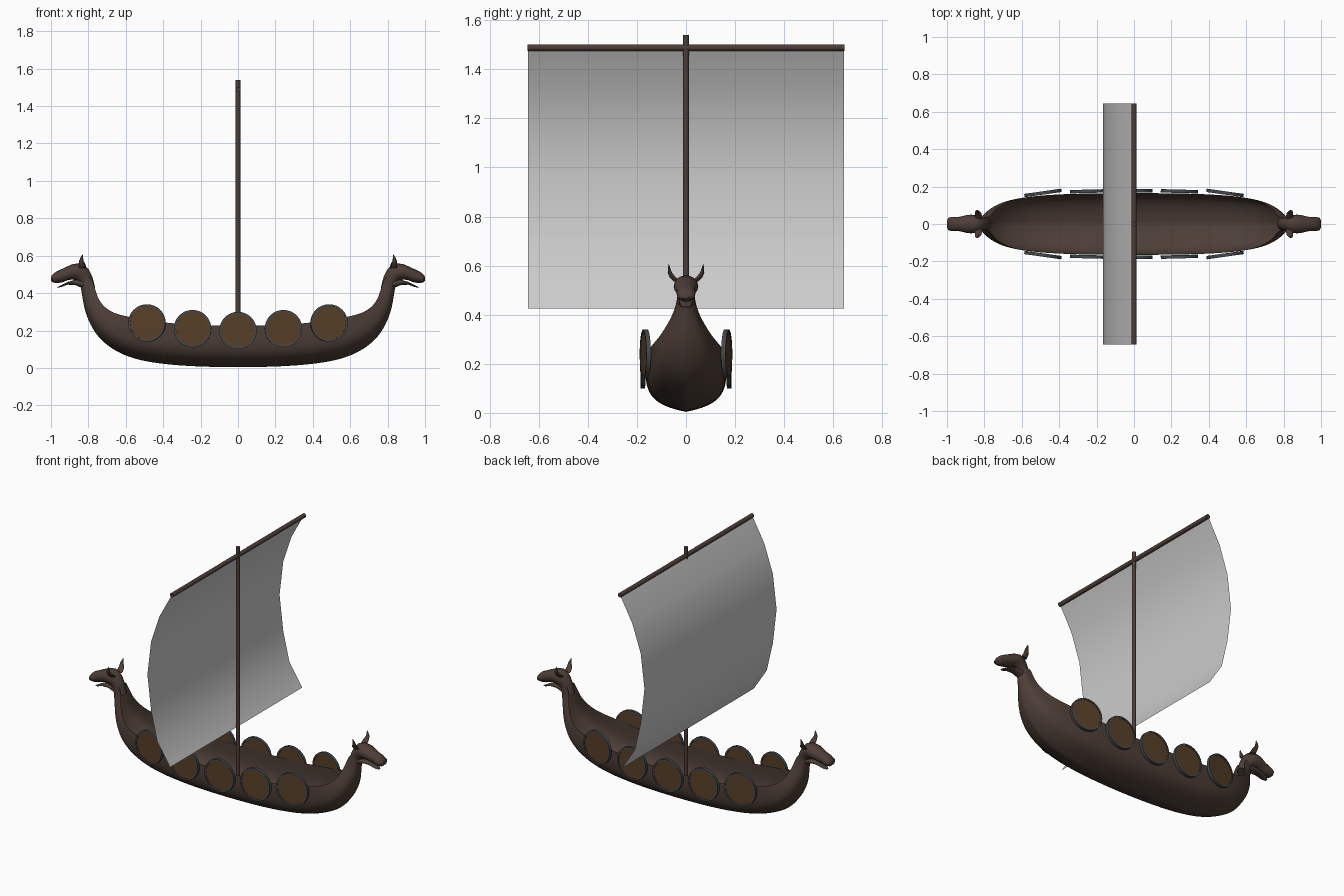
import bpy, bmesh, math
from mathutils import Vector, Matrix

if "Cube" in bpy.data.objects:
    bpy.data.objects.remove(bpy.data.objects["Cube"])


def material(name, col):
    m = bpy.data.materials.new(name)
    m.diffuse_color = (*col, 1)
    m.use_nodes = True
    m.node_tree.nodes["Principled BSDF"].inputs["Base Color"].default_value = m.diffuse_color
    return m


WOOD = material("dark_wood", (0.075, 0.048, 0.038))
FACE = material("shield_wood", (0.095, 0.05, 0.02))
IRON = material("iron", (0.06, 0.066, 0.07))


def finish(bm, name, mat=None, smooth=True):
    bmesh.ops.recalc_face_normals(bm, faces=bm.faces)
    me = bpy.data.meshes.new(name)
    bm.to_mesh(me)
    bm.free()
    ob = bpy.data.objects.new(name, me)
    bpy.context.collection.objects.link(ob)
    if mat:
        me.materials.append(mat)
    if smooth:
        bpy.ops.object.select_all(action='DESELECT')
        ob.select_set(True)
        bpy.context.view_layer.objects.active = ob
        bpy.ops.object.shade_smooth_by_angle(angle=math.radians(40))
    return ob


def skin(bm, rings, closed=True):
    """Join rows of points with quads; cap the ends when closed."""
    rows = [[bm.verts.new(p) for p in r] for r in rings]
    n = len(rows[0])
    for a, b in zip(rows, rows[1:]):
        for i in range(n if closed else n - 1):
            j = (i + 1) % n
            bm.faces.new((a[i], a[j], b[j], b[i]))
    if closed:
        bm.faces.new(rows[0])
        bm.faces.new(rows[-1])
    return rows


def oval(top, bot, w, n=16):
    """Oval ring through two points of the xz plane, half width w in y."""
    t, b = Vector((top[0], 0, top[1])), Vector((bot[0], 0, bot[1]))
    c, h = (t + b) / 2, (t - b) / 2
    ang = [2 * math.pi * i / n for i in range(n)]
    return [c + h * math.cos(a) + Vector((0, w * math.sin(a), 0)) for a in ang]


# Hull: open shell, stations give keel x, z and gunwale x, z, half width
stations = [
    (0, .003, 0, .222, .165), (.25, .007, .25, .23, .163),
    (.46, .026, .43, .245, .157), (.60, .06, .56, .268, .145),
    (.705, .12, .65, .287, .128), (.768, .19, .70, .313, .106),
    (.805, .265, .737, .35, .082), (.825, .33, .757, .395, .057),
    (.836, .41, .768, .44, .04), (.847, .46, .785, .485, .034)]
section = [(0, 0), (.38, .06), (.78, .2), (.97, .42), (1.01, .7), (1, 1)]
bm = bmesh.new()
rows = skin(bm, [[(kx + (gx - kx) * f, w * y, kz + (gz - kz) * f) for y, f in section]
                 for kx, kz, gx, gz, w in stations], closed=False)
crease = bm.edges.layers.float.new("crease_edge")
for a, b in zip(rows, rows[1:]):
    bm.edges.get((a[0], b[0]))[crease] = 1.0
hull = finish(bm, "hull", WOOD, smooth=False)
for p in hull.data.polygons:
    p.use_smooth = True
mir = hull.modifiers.new("mirror", 'MIRROR')
mir.use_axis = (True, True, False)
sub = hull.modifiers.new("smooth", 'SUBSURF')
sub.levels = sub.render_levels = 2

# Carved heads on both stems: skull, lower jaw, horns
skull = [((.764, .43), (.833, .40), .036), ((.778, .485), (.845, .452), .034),
         ((.797, .525), (.862, .466), .039), ((.822, .55), (.88, .472), .047),
         ((.85, .56), (.892, .472), .05), ((.888, .554), (.908, .47), .047),
         ((.94, .53), (.938, .458), .037), ((.975, .513), (.97, .453), .038),
         ((.993, .498), (.99, .457), .034), ((1.0, .487), (1.0, .466), .02)]
jaw = [((.825, .475), (.828, .425), .03), ((.87, .473), (.87, .443), .029),
       ((.91, .46), (.91, .445), .027), ((.945, .443), (.945, .433), .022),
       ((.964, .433), (.964, .428), .01)]
horn = [((.832, .035, .535), .02), ((.833, .055, .553), .018),
        ((.838, .066, .572), .012), ((.835, .069, .59), .007),
        ((.831, .07, .606), .001)]
for s, end in ((1, "bow"), (-1, "stern")):
    flip = Matrix.Diagonal((s, 1, 1, 1))
    for name, rings in (("head", skull), ("jaw", jaw)):
        bm = bmesh.new()
        skin(bm, [oval(*r) for r in rings])
        bm.transform(flip)
        finish(bm, f"{end}_{name}", WOOD)
    bm = bmesh.new()
    for side in (1, -1):
        skin(bm, [[(c[0] + r * math.cos(k * math.pi / 4),
                    side * (c[1] + r * .7 * math.sin(k * math.pi / 4)), c[2])
                   for k in range(8)] for c, r in horn])
    bm.transform(flip)
    finish(bm, f"{end}_horns", WOOD)


# Mast and yard
def rod(name, r, length, mtx):
    bm = bmesh.new()
    bmesh.ops.create_cone(bm, cap_ends=True, segments=16, radius1=r, radius2=r,
                          depth=length, matrix=mtx)
    finish(bm, name, WOOD)


rod("mast", .0125, 1.52, Matrix.Translation((0, 0, .78)))
rod("yard", .013, 1.29, Matrix.Translation((0, 0, 1.488)) @ Matrix.Rotation(math.pi / 2, 4, 'X'))

# Sail: billowing single sheet
bm = bmesh.new()
curve = [(0, 1.49), (-.085, 1.335), (-.142, 1.165), (-.167, .955),
         (-.142, .74), (-.1, .56), (-.012, .425)]
skin(bm, [[(x, y, z) for y in (-.643, 0, .643)] for x, z in curve], closed=False)
sail = finish(bm, "sail", smooth=False)
for p in sail.data.polygons:
    p.use_smooth = True

# Shields: wooden disc with iron rim, five along each side
for side in (1, -1):
    for i, (x, y, z, yaw) in enumerate([(-.487, .166, .24, 8), (-.243, .175, .21, 1.5), (0, .177, .2, 0),
                                        (.243, .175, .21, -1.5), (.487, .166, .24, -8)]):
        place = (Matrix.Diagonal((1, side, 1, 1)) @ Matrix.Translation((x, y, z))
                 @ Matrix.Rotation(math.radians(yaw), 4, 'Z')
                 @ Matrix.Rotation(math.pi / 2, 4, 'X'))
        tag = f"{'left' if side > 0 else 'right'}_{i + 1}"
        bm = bmesh.new()
        bmesh.ops.create_cone(bm, cap_ends=True, segments=32, radius1=.092,
                              radius2=.092, depth=.012, matrix=place)
        finish(bm, "shield_" + tag, FACE)
        bm = bmesh.new()
        prof = [(.09, -.009), (.1, -.009), (.1, .009), (.09, .009)]
        loop = [[place @ Vector((r * math.cos(a), r * math.sin(a), h)) for r, h in prof]
                for a in [2 * math.pi * k / 32 for k in range(32)]]
        vs = [[bm.verts.new(p) for p in ring] for ring in loop]
        for k in range(32):
            for j in range(4):
                a, b, m = vs[k], vs[(k + 1) % 32], (j + 1) % 4
                bm.faces.new((a[j], a[m], b[m], b[j]))
        finish(bm, "shield_rim_" + tag, IRON)
